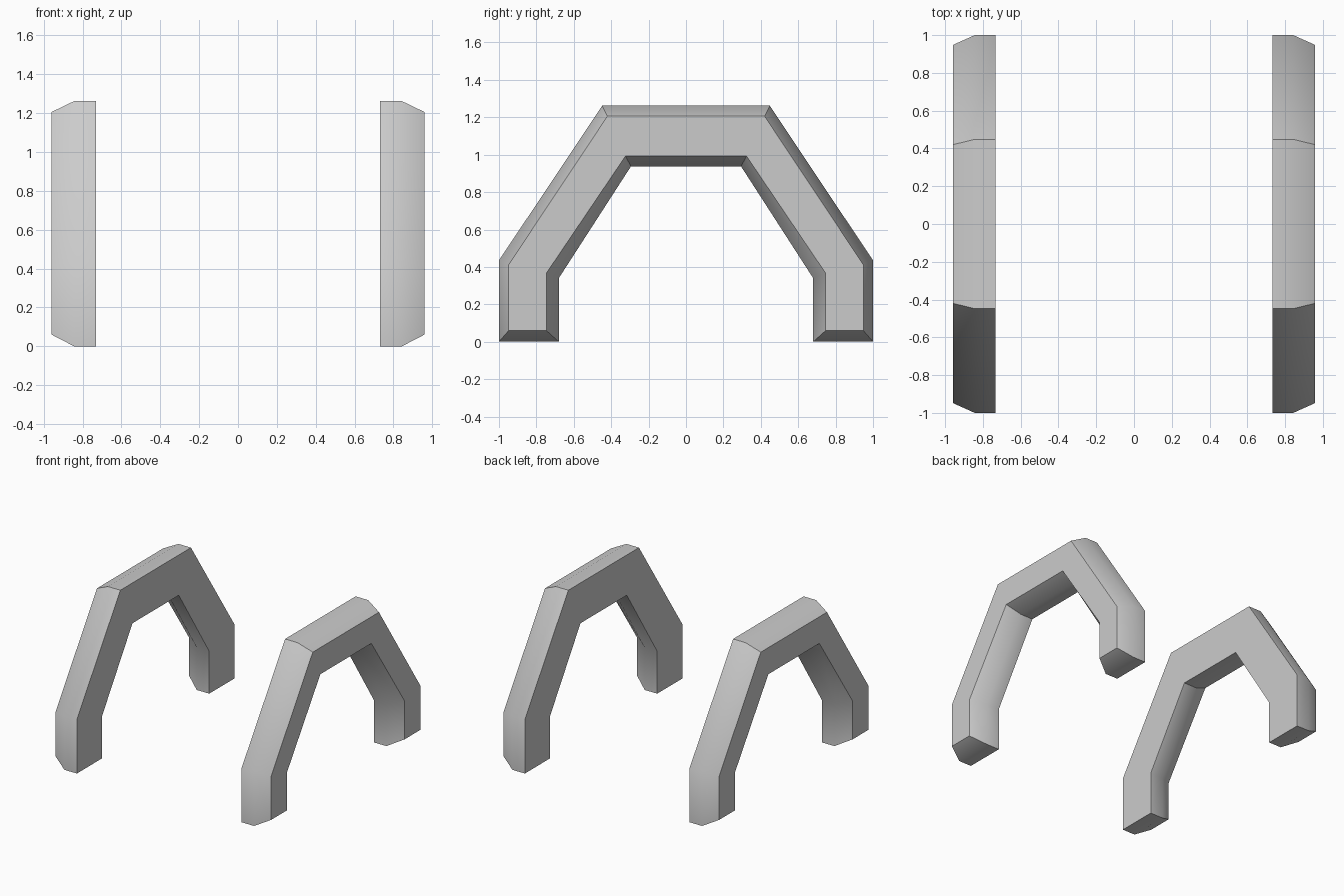
import bpy
import bmesh
import math

cube = bpy.data.objects.get("Cube")
if cube:
    bpy.data.objects.remove(cube, do_unlink=True)

grey = bpy.data.materials.new("plain grey")
grey.use_nodes = True
colour = (0.6, 0.6, 0.6, 1)
grey.diffuse_color = colour
grey.node_tree.nodes["Principled BSDF"].inputs["Base Color"].default_value = colour

# Half outlines of the arch in (y, z), from outer foot round to inner foot
FULL = [(1.0, 0), (1.0, 0.435), (0.448, 1.262), (0.294, 0.938), (0.68, 0.34), (0.68, 0)]
INSET = [(0.948, 0.06), (0.948, 0.412), (0.42, 1.206), (0.324, 0.992), (0.747, 0.366), (0.747, 0.06)]


def closed_outline(half):
    """Mirror a half outline in y to make the whole arch loop."""
    outer, inner = half[:3], half[3:]
    flip = lambda pts: [(-y, z) for y, z in reversed(pts)]
    return outer + flip(outer) + flip(inner) + inner


def make_arch(name, side):
    bm = bmesh.new()
    # Straight inner section, then a chamfer to the outward face
    rings = []
    for x, half in ((0.732, FULL), (0.843, FULL), (0.959, INSET)):
        rings.append([bm.verts.new((side * x, y, z)) for y, z in closed_outline(half)])
    count = len(rings[0])
    for a, b in zip(rings, rings[1:]):
        for i in range(count):
            j = (i + 1) % count
            bm.faces.new((a[i], a[j], b[j], b[i]))
    # Side faces: matching quads between outer and inner outline
    for ring in (rings[0], rings[-1]):
        for i in range(count // 2 - 1):
            bm.faces.new((ring[i], ring[i + 1], ring[count - 2 - i], ring[count - 1 - i]))
    bmesh.ops.recalc_face_normals(bm, faces=bm.faces)
    mesh = bpy.data.meshes.new(name)
    bm.to_mesh(mesh)
    bm.free()
    mesh.materials.append(grey)
    obj = bpy.data.objects.new(name, mesh)
    bpy.context.collection.objects.link(obj)
    bpy.ops.object.select_all(action='DESELECT')
    obj.select_set(True)
    bpy.context.view_layer.objects.active = obj
    bpy.ops.object.shade_smooth_by_angle(angle=math.radians(40))


make_arch("left_arch", 1)
make_arch("right_arch", -1)
